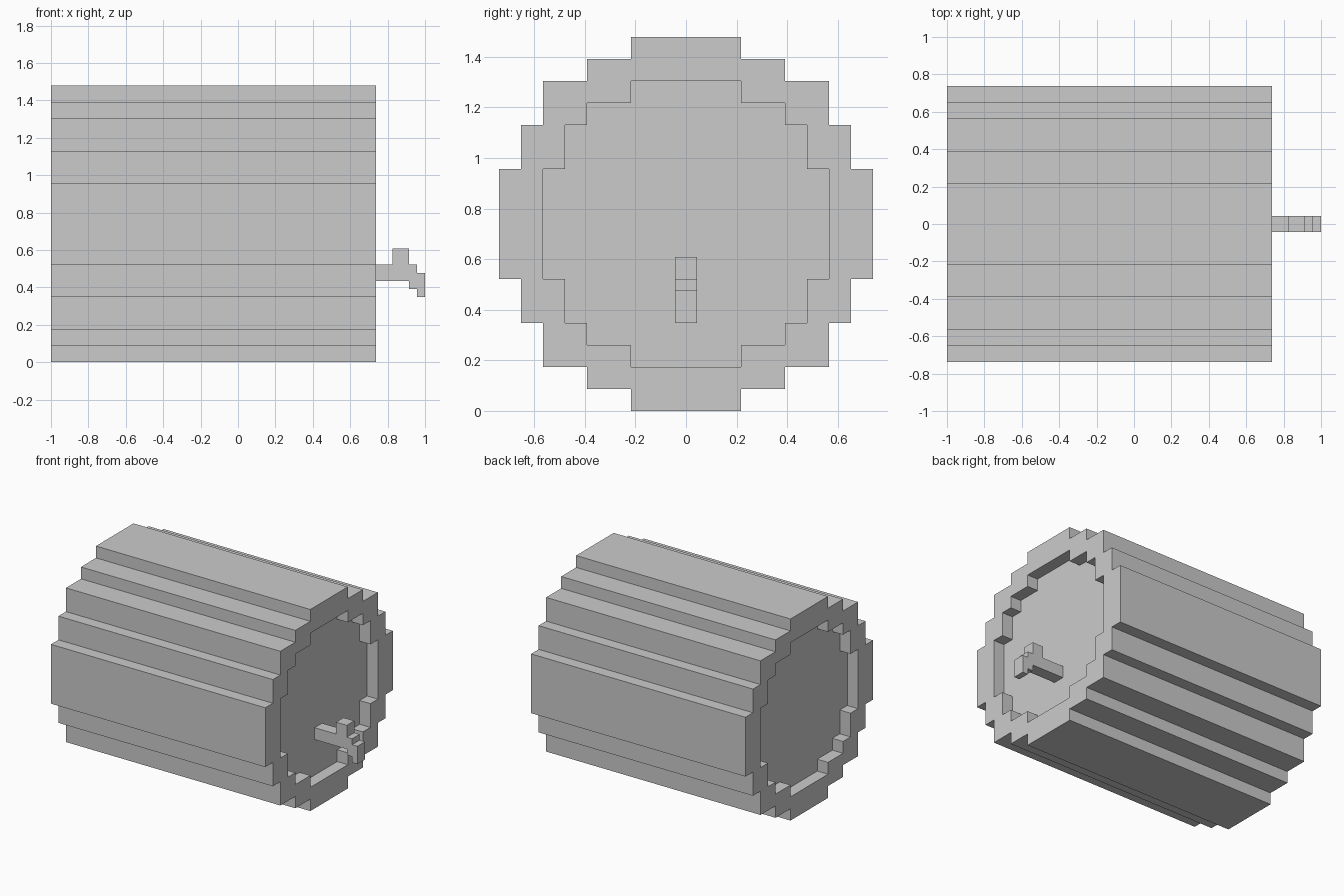
import bpy, bmesh

U = 2 / 23          # one block
MID = 8.5           # height of the barrel axis, in blocks
OUTER = [(8.5, 2.5), (7.5, 4.5), (6.5, 6.5), (4.5, 7.5), (2.5, 8.5)]
INNER = [(6.5, 2.5), (5.5, 4.5), (4.5, 5.5), (2.5, 6.5)]

if "Cube" in bpy.data.objects:
    bpy.data.objects.remove(bpy.data.objects["Cube"])

grey = bpy.data.materials.new("plain_grey")
grey.use_nodes = True
colour = (0.6, 0.6, 0.6, 1)
grey.diffuse_color = colour
grey.node_tree.nodes["Principled BSDF"].inputs["Base Color"].default_value = colour


def finish(bm, name):
    bmesh.ops.recalc_face_normals(bm, faces=bm.faces)
    mesh = bpy.data.meshes.new(name)
    bm.to_mesh(mesh)
    bm.free()
    mesh.materials.append(grey)
    obj = bpy.data.objects.new(name, mesh)
    bpy.context.collection.objects.link(obj)
    return obj


def stepped_outline(steps):
    """Mirror the steps of one quarter into a closed stepped outline."""
    quarter = []
    for i, (y, z) in enumerate(steps):
        quarter.append((y, z))
        if i + 1 < len(steps):
            quarter.append((steps[i + 1][0], z))
    half = quarter + [(-y, z) for y, z in reversed(quarter)]
    return half + [(-y, -z) for y, z in half]


def ring(bm, outline, x):
    return [bm.verts.new((x * U - 1, y * U, (z + MID) * U)) for y, z in outline]


def walls(bm, a, b):
    for i in range(len(a)):
        j = (i + 1) % len(a)
        bm.faces.new((a[i], a[j], b[j], b[i]))


def loop_edges(bm, verts):
    return [bm.edges.get((v, verts[i - 1])) for i, v in enumerate(verts)]


# Barrel: stepped sides, flat rims and a recessed head at each end
bm = bmesh.new()
outer, inner = stepped_outline(OUTER), stepped_outline(INNER)
sides = [ring(bm, outer, x) for x in (0, 20)]
walls(bm, *sides)
for side, x, floor_x in ((sides[0], 0, 1), (sides[1], 20, 19)):
    lip, floor = ring(bm, inner, x), ring(bm, inner, floor_x)
    walls(bm, lip, floor)
    bm.faces.new(floor)
    rim = loop_edges(bm, side) + loop_edges(bm, lip)
    bmesh.ops.triangle_fill(bm, edges=rim, use_beauty=True)
finish(bm, "barrel")

# Tap: pipe, upright handle and stepped spout as one extruded profile
profile = [(19, 5), (22, 5), (22, 4.5), (22.5, 4.5), (22.5, 4), (23, 4),
           (23, 5.5), (22.5, 5.5), (22.5, 6), (22, 6), (22, 7), (21, 7),
           (21, 6), (19, 6)]
bm = bmesh.new()
near, far = [[bm.verts.new((x * U - 1, y * U, z * U)) for x, z in profile]
             for y in (-0.5, 0.5)]
walls(bm, near, far)
bm.faces.new(near)
bm.faces.new(far)
finish(bm, "tap")
